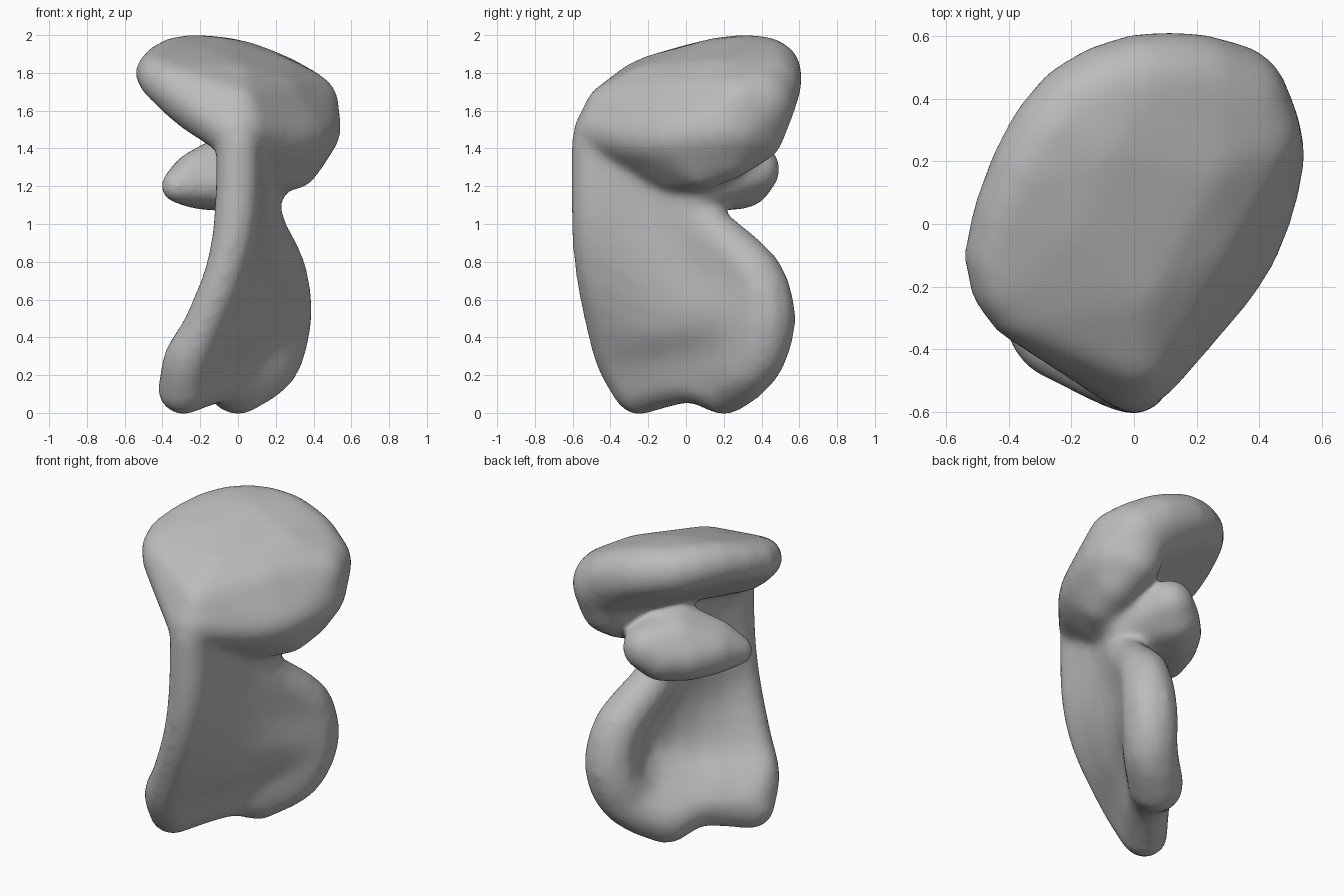
import bpy
import bmesh
from mathutils import Vector, Matrix

if "Cube" in bpy.data.objects:
    bpy.data.objects.remove(bpy.data.objects["Cube"], do_unlink=True)

grey = bpy.data.materials.new("plain_grey")
grey.use_nodes = True
grey.diffuse_color = (0.5, 0.5, 0.5, 1)
grey.node_tree.nodes["Principled BSDF"].inputs["Base Color"].default_value = (0.5, 0.5, 0.5, 1)

bm = bmesh.new()


def spline(balls, steps):
    """Smooth run of balls (x, y, z, radius) passing through the given ones."""
    p = [Vector(b) for b in balls]
    p = [2 * p[0] - p[1]] + p + [2 * p[-1] - p[-2]]
    run = []
    for a, b, c, d in zip(p, p[1:], p[2:], p[3:]):
        for k in range(steps):
            t = k / steps
            run.append(b + (c - a) * (t / 2) + (2 * a - 5 * b + 4 * c - d) * (t * t / 2)
                       + (3 * b - a - 3 * c + d) * (t ** 3 / 2))
    return run + [p[-2]]


def hull(balls, detail=3):
    """Add the rounded solid stretched over a few balls."""
    part = bmesh.new()
    for x, y, z, r in balls:
        bmesh.ops.create_icosphere(part, subdivisions=detail, radius=r,
                                   matrix=Matrix.Translation((x, y, z)))
    points = [v.co.copy() for v in part.verts]
    part.free()
    verts = [bm.verts.new(p) for p in points]
    bmesh.ops.convex_hull(bm, input=verts)
    loose = [v for v in verts if v.is_valid and not v.link_faces]
    bmesh.ops.delete(bm, geom=loose, context="VERTS")


# Curved blade: columns from the front edge, over the thin dish, to the thick back rim
front = [(0, -.49, 1.43, .12), (-.01, -.49, 1.05, .12), (-.07, -.48, .75, .11),
         (-.19, -.42, .45, .11), (-.27, -.35, .28, .13), (-.29, -.25, .125, .14)]
middle = [(.07, -.2, 1.4, .1), (.06, -.2, 1.05, .09), (.07, -.18, .75, .07),
          (.04, -.14, .47, .07), (-.03, -.08, .33, .08), (-.14, -.05, .18, .14)]
dish = [(.1, -.07, 1.4, .11), (.09, -.08, 1.05, .09), (.17, .09, .75, .06),
        (.2, .15, .52, .06), (.1, .14, .35, .08), (-.07, .07, .18, .14)]
rim = [(.13, .06, 1.4, .12), (.11, .07, 1.05, .125), (.22, .36, .74, .15),
       (.23, .42, .48, .165), (.16, .34, .26, .165), (0, .2, .15, .165)]
columns = [spline(c, 3) for c in (front, middle, dish, rim)]
rows = [spline(r, 2) for r in zip(*columns)]
for upper, lower in zip(rows, rows[1:]):
    for i in range(len(upper) - 1):
        hull(upper[i:i + 2] + lower[i:i + 2], 2)

# Overhanging cap: a tilted top slab and a bulging outer wall
brow = [(-.01, -.465, 1.48, .135), (.03, -.44, 1.5, .135), (0, -.4, 1.61, .135)]
crown = [(-.2, 0, 1.81, .13), (-.1, .25, 1.84, .15), (0, -.2, 1.71, .14),
         (.2, .2, 1.72, .17), (.2, -.05, 1.65, .15)]
shoulder = [(.3, .38, 1.64, .2), (.36, .28, 1.63, .175)]
edge = [(-.1, -.37, 1.58, .13), (-.22, -.3, 1.61, .13), (-.35, -.25, 1.73, .13),
        (-.43, -.1, 1.8, .115), (-.33, .18, 1.86, .13), (-.18, .37, 1.85, .15),
        (.02, .45, 1.81, .16), (.2, .44, 1.73, .17)]
hull(spline(edge, 2) + brow + crown + shoulder)
cheek = [(.08, -.35, 1.48, .14), (.2, -.22, 1.46, .15), (.31, -.06, 1.46, .155),
         (.37, .14, 1.49, .165), (.37, .27, 1.51, .17), (.3, .36, 1.48, .16)]
jaw = [(.08, -.2, 1.34, .12), (.17, -.06, 1.29, .125), (.29, .08, 1.32, .14),
       (.32, .22, 1.38, .15)]
hull(spline(cheek, 2) + jaw + brow + shoulder + crown[-2:])

# Lobe tucked under the cap
hull([(-.32, -.07, 1.2, .09), (-.22, .08, 1.23, .15), (-.14, .2, 1.23, .16),
      (-.04, .3, 1.24, .16), (.03, .36, 1.29, .14), (.12, .08, 1.22, .15),
      (-.22, 0, 1.28, .11), (0, .12, 1.38, .12), (-.1, .22, 1.33, .12)])

mesh = bpy.data.meshes.new("organic_form")
bm.to_mesh(mesh)
bm.free()
form = bpy.data.objects.new("organic_form", mesh)
bpy.context.collection.objects.link(form)
mesh.materials.append(grey)

# Fuse the parts and soften the joins
fuse = form.modifiers.new("fuse", "REMESH")
fuse.mode = "VOXEL"
fuse.voxel_size = 0.02
fuse.use_smooth_shade = True
soften = form.modifiers.new("soften", "SMOOTH")
soften.factor = 0.5
soften.iterations = 20
